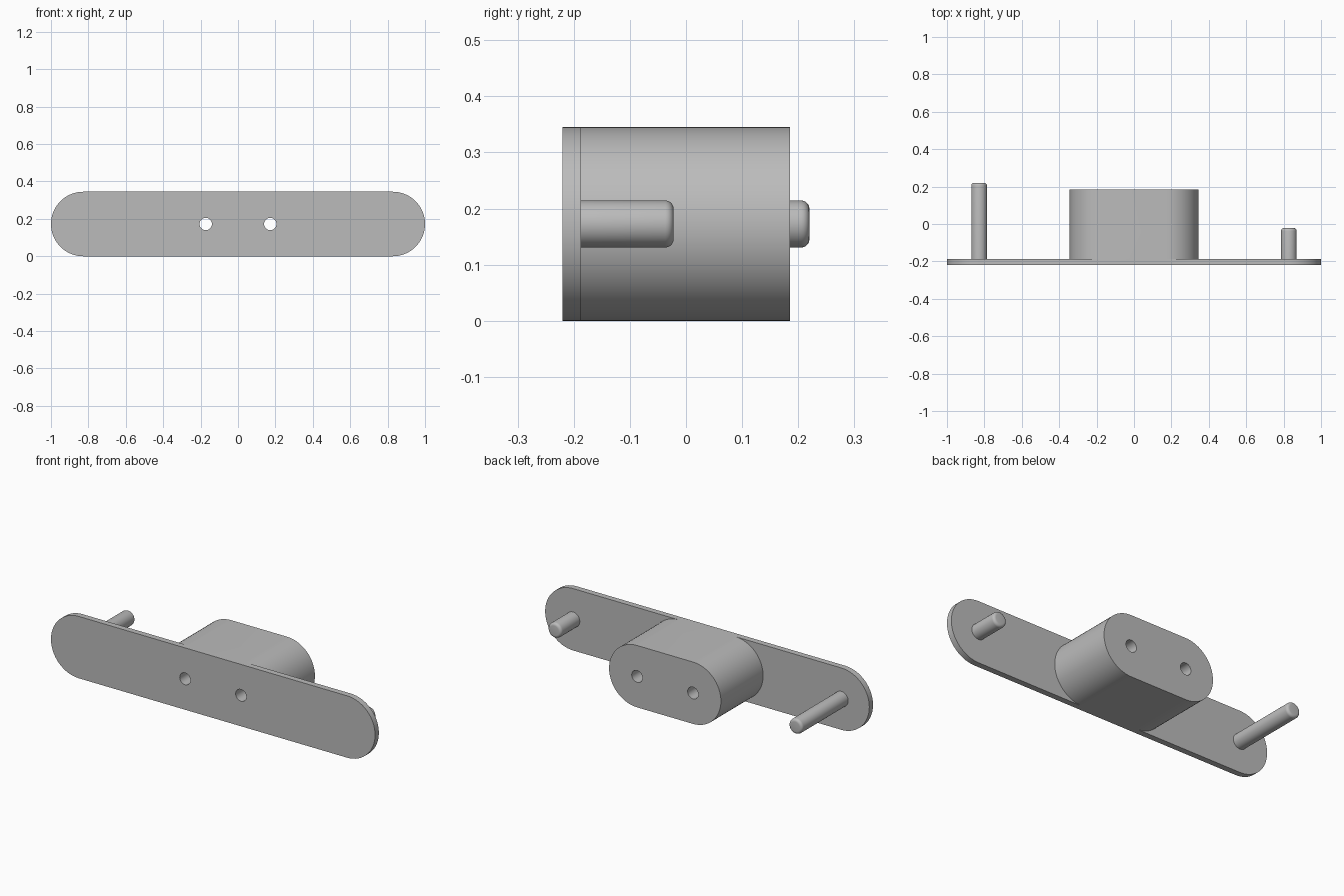
import bpy
import bmesh
import math
from mathutils import Matrix

if "Cube" in bpy.data.objects:
    bpy.data.objects.remove(bpy.data.objects["Cube"])

R = 0.1725                      # end radius, also the height of the centre line
FRONT, PLATE_BACK, BLOCK_BACK = -0.22, -0.187, 0.185

grey = bpy.data.materials.new("plain grey")
grey.use_nodes = True
colour = (0.5, 0.5, 0.5, 1)
grey.diffuse_color = colour
grey.node_tree.nodes["Principled BSDF"].inputs["Base Color"].default_value = colour


def add_object(name, bm):
    bmesh.ops.recalc_face_normals(bm, faces=bm.faces)
    mesh = bpy.data.meshes.new(name)
    bm.to_mesh(mesh)
    bm.free()
    mesh.materials.append(grey)
    obj = bpy.data.objects.new(name, mesh)
    bpy.context.collection.objects.link(obj)
    return obj


def slot_solid(name, half_length, y0, y1, steps=32):
    """Bar with round ends, extruded from y0 to y1."""
    bm = bmesh.new()
    verts = []
    for side in (1, -1):
        for i in range(steps + 1):
            a = math.pi * i / steps - math.pi / 2
            verts.append(bm.verts.new((side * (half_length - R + R * math.cos(a)),
                                       y0, R + side * R * math.sin(a))))
    face = bm.faces.new(verts)
    out = bmesh.ops.extrude_face_region(bm, geom=[face])["geom"]
    moved = [v for v in out if isinstance(v, bmesh.types.BMVert)]
    bmesh.ops.translate(bm, verts=moved, vec=(0, y1 - y0, 0))
    return add_object(name, bm)


def rod(name, x, y0, y1, radius, rounding=0):
    """Cylinder along y, with an optional rounded back tip."""
    bm = bmesh.new()
    bmesh.ops.create_cone(
        bm, cap_ends=True, segments=48, radius1=radius, radius2=radius, depth=y1 - y0,
        matrix=Matrix.Translation((x, (y0 + y1) / 2, R)) @ Matrix.Rotation(math.pi / 2, 4, "X"))
    if rounding:
        tip = [e for e in bm.edges if all(v.co.y > y1 - 0.001 for v in e.verts)]
        bmesh.ops.bevel(bm, geom=tip, offset=rounding, segments=5, profile=0.5, affect="EDGES")
    return add_object(name, bm)


def smooth(obj):
    bpy.ops.object.select_all(action="DESELECT")
    obj.select_set(True)
    bpy.context.view_layer.objects.active = obj
    bpy.ops.object.shade_smooth_by_angle(angle=math.radians(30))


def boolean(obj, other, operation):
    mod = obj.modifiers.new(operation.title(), "BOOLEAN")
    mod.operation = operation
    mod.solver = "EXACT"
    mod.object = other
    bpy.context.view_layer.objects.active = obj
    bpy.ops.object.modifier_apply(modifier=mod.name)
    bpy.data.objects.remove(other)


# Long mounting plate joined to the central block
body = slot_solid("plate_and_block", 1.0, FRONT, PLATE_BACK)
boolean(body, slot_solid("block", 0.345, FRONT, BLOCK_BACK), "UNION")

# Two holes right through
for x in (-R, R):
    boolean(body, rod("hole_cutter", x, FRONT - 0.1, BLOCK_BACK + 0.1, 0.033), "DIFFERENCE")
smooth(body)

# Long and short pins behind the plate
for name, x, end in (("right_long_pin", -0.828, 0.22), ("left_short_pin", 0.828, -0.022)):
    smooth(rod(name, x, PLATE_BACK - 0.002, end, 0.042, 0.015))
